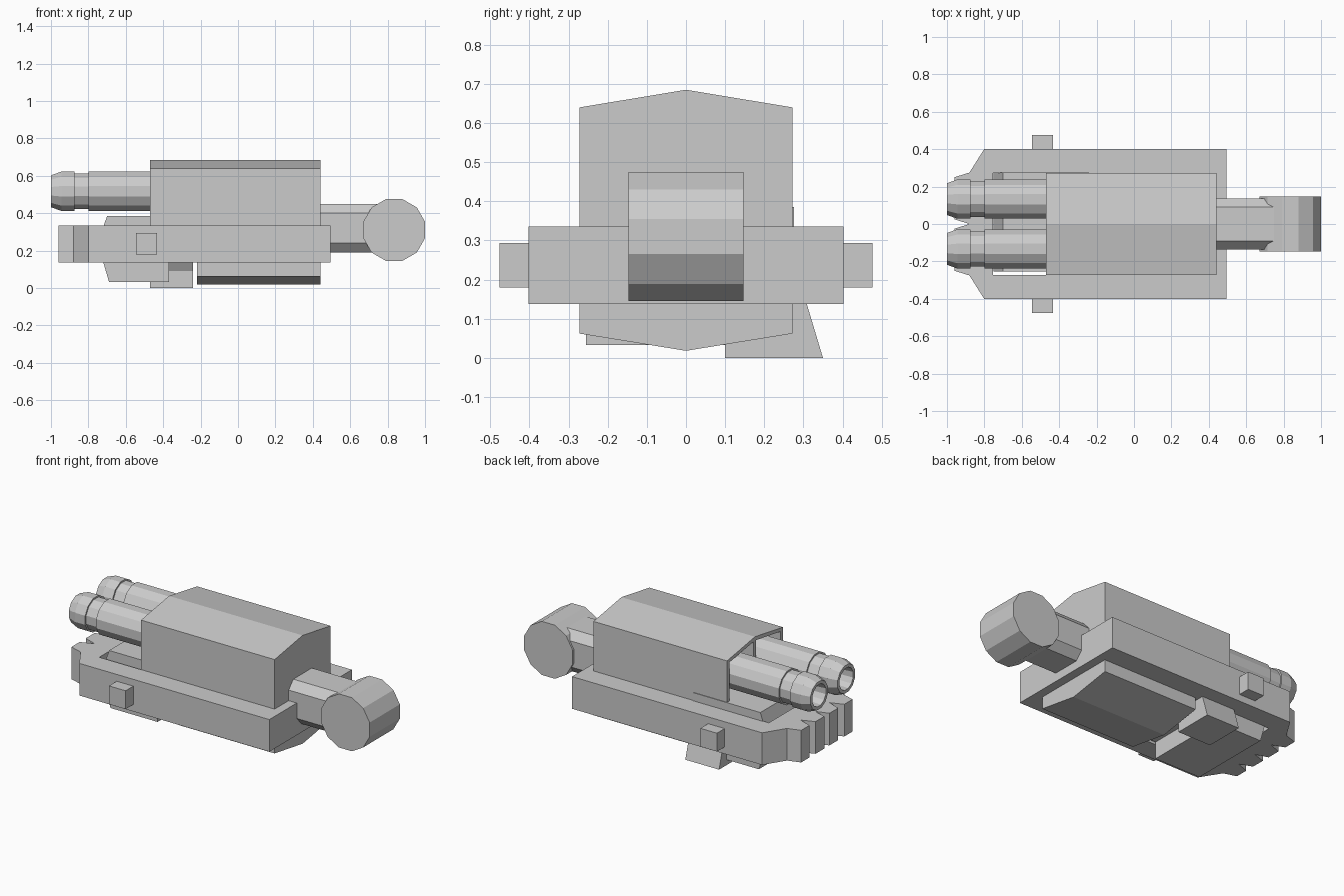
import bpy, bmesh
from math import cos, sin, pi

if "Cube" in bpy.data.objects:
    bpy.data.objects.remove(bpy.data.objects["Cube"])


def make(name, bm):
    bmesh.ops.recalc_face_normals(bm, faces=bm.faces)
    me = bpy.data.meshes.new(name)
    bm.to_mesh(me)
    bm.free()
    ob = bpy.data.objects.new(name, me)
    bpy.context.collection.objects.link(ob)
    return ob


def prism(name, pts, axis, a, b):
    """Extrude a 2D outline along an axis; pts hold the other two coordinates in xyz order."""
    bm = bmesh.new()
    i = "xyz".index(axis)

    def ring(t):
        out = []
        for p in pts:
            c = list(p)
            c.insert(i, t)
            out.append(bm.verts.new(c))
        return out
    r0, r1 = ring(a), ring(b)
    bm.faces.new(r0)
    bm.faces.new(r1[::-1])
    for k in range(len(pts)):
        j = (k + 1) % len(pts)
        bm.faces.new((r0[k], r1[k], r1[j], r0[j]))
    return make(name, bm)


def box(name, x0, x1, y0, y1, z0, z1):
    return prism(name, [(x0, y0), (x1, y0), (x1, y1), (x0, y1)], "z", z0, z1)


def cut(target, cutter):
    cutter.hide_render = True
    mod = target.modifiers.new("cut", "BOOLEAN")
    mod.operation = "DIFFERENCE"
    mod.solver = "EXACT"
    mod.object = cutter
    bpy.context.view_layer.objects.active = target
    bpy.ops.object.modifier_apply(modifier=mod.name)
    bpy.data.objects.remove(cutter)


def lathe_x(name, profile, y, z, n=12):
    """Revolve (x, radius) points around an x-parallel axis."""
    bm = bmesh.new()
    rings = [[bm.verts.new((x, y + r * cos((k + .5) * 2 * pi / n),
                            z + r * sin((k + .5) * 2 * pi / n))) for k in range(n)]
             for x, r in profile]
    for r0, r1 in zip(rings, rings[1:]):
        for k in range(n):
            j = (k + 1) % n
            bm.faces.new((r0[k], r1[k], r1[j], r0[j]))
    bm.faces.new(rings[0])
    bm.faces.new(rings[-1])
    return make(name, bm)


# Base plate with toothed nose and an opening for the inner block
half = [(.495, .402), (-.80, .402), (-.88, .275), (-.96, .25), (-.96, .17),
        (-.88, .14), (-.96, .11), (-.96, .025)]
outline = half + [(-.88, 0)] + [(x, -y) for x, y in reversed(half)]
plate = prism("base_plate", outline, "z", .137, .335)
cut(plate, box("plate_cutter", -.755, -.24, -.272, .272, 0, .5))

# Rear housing runs through the plate; front housing sits above it
roof = [(.272, .64), (0, .685), (-.272, .64)]
prism("rear_housing", roof + [(-.272, .062), (0, .018), (.272, .062)], "x", -.22, .44)
front = prism("front_housing", roof + [(-.272, .335), (.272, .335)], "x", -.47, -.22)
for s in (-1, 1):
    cut(front, prism("pocket_cutter",
                     [(s * .012, .36), (s * .25, .36), (s * .25, .622), (s * .012, .66)],
                     "x", -.6, -.27))

# Inner block with a pointed nose
prism("inner_block", [(-.70, .385), (-.75, .24), (-.69, .033), (-.37, .033),
                      (-.37, .14), (-.24, .14), (-.24, .385)], "y", -.255, .276)

# Foot under the plate
prism("under_foot", [(.10, 0), (.35, 0), (.308, .14), (.07, .14), (.10, .09)],
      "x", -.47, -.24)

# Side pins
for side, s in (("front", -1), ("back", 1)):
    box("side_pin_" + side, -.545, -.432, *sorted((s * .38, s * .477)), .18, .293)

# Hollow barrels
R = .1085
profile = [(-.28, R), (-.80, R), (-.80, R - .01), (-.875, R - .01), (-.875, R),
           (-.945, R), (-1, .088), (-1, .068), (-.90, .06)]
for side, s in (("front", -1), ("back", 1)):
    lathe_x("barrel_" + side, profile, s * .133, .517)

# Neck and end drum
prism("neck", [(.09, .45), (-.09, .45), (-.135, .40), (-.135, .24),
               (-.09, .19), (.09, .19), (.135, .24), (.135, .40)], "x", .42, .78)
prism("end_drum", [(.835 + .1708 * cos((k + .5) * pi / 6), .31 + .1708 * sin((k + .5) * pi / 6))
                   for k in range(12)], "y", -.147, .147)
